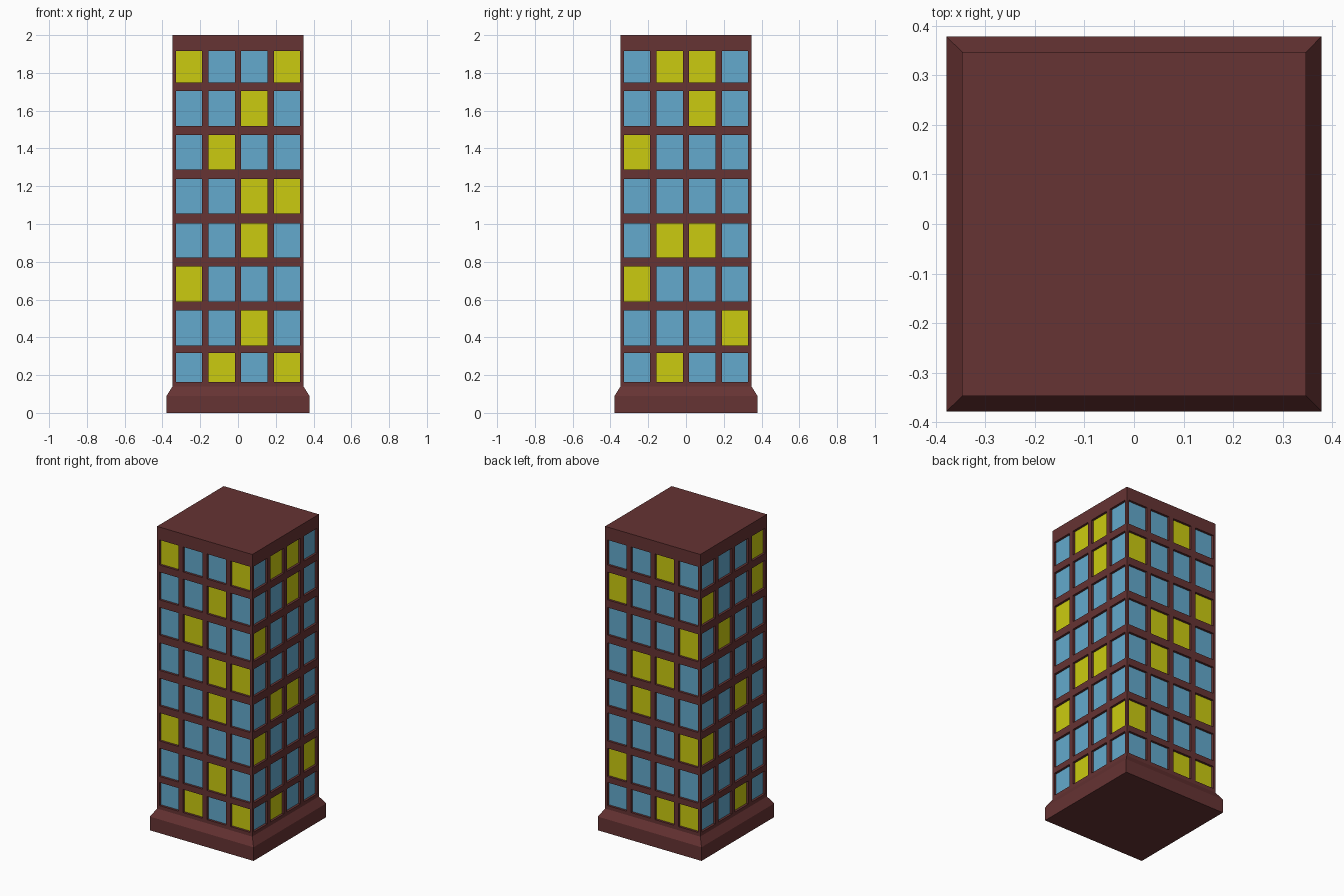
import bpy, bmesh
from mathutils import Vector

if "Cube" in bpy.data.objects:
    bpy.data.objects.remove(bpy.data.objects["Cube"])

HALF_WINDOW = 0.07
RECESS = 0.015
COLUMNS = [-0.2595, -0.0865, 0.0865, 0.2595]
# window rows from top to bottom: (sill, head)
ROWS = [(1.75, 1.915), (1.52, 1.703), (1.288, 1.47), (1.055, 1.237),
        (0.822, 1.003), (0.59, 0.775), (0.356, 0.542), (0.164, 0.316)]

# lit windows (Y) per side, seen from outside, top row first
LIT = {
    (0, -1): "Y..Y ..Y. .Y.. ..YY ..Y. Y... ..Y. .Y.Y",   # front
    (1, 0): ".YY. ..Y. Y... .... .YY. Y... ...Y .Y..",    # right
    (0, 1): "..Y. Y... ...Y .YY. .Y.. ...Y Y... ..YY",    # back
    (-1, 0): "...Y Y..Y .Y.. .... ..Y. Y... .... ..Y.",   # left
}


def material(name, rgb):
    m = bpy.data.materials.new(name)
    m.diffuse_color = (*rgb, 1)
    m.use_nodes = True
    m.node_tree.nodes["Principled BSDF"].inputs["Base Color"].default_value = m.diffuse_color
    return m


bm = bmesh.new()

# square profile: plinth, sloped shoulder, shaft
rings = []
for r, z in [(0.378, 0), (0.378, 0.09), (0.347, 0.14), (0.347, 2)]:
    rings.append([bm.verts.new((x * r, y * r, z))
                  for x, y in [(-1, -1), (1, -1), (1, 1), (-1, 1)]])
for a, b in zip(rings, rings[1:]):
    for i in range(4):
        j = (i + 1) % 4
        bm.faces.new((a[i], a[j], b[j], b[i]))
bm.faces.new(rings[0][::-1])
bm.faces.new(rings[-1])
bm.normal_update()


def walls():
    return [f for f in bm.faces
            if abs(f.normal.z) < 0.1 and f.calc_center_median().z > 0.14]


def cut(point, normal, faces):
    geom = set(faces)
    for f in faces:
        geom.update(f.edges)
        geom.update(f.verts)
    bmesh.ops.bisect_plane(bm, geom=list(geom), dist=1e-5,
                           plane_co=point, plane_no=normal)
    bm.normal_update()


# window grid lines on the shaft walls
for z in [z for row in ROWS for z in row]:
    cut((0, 0, z), (0, 0, 1), walls())
for axis in (Vector((1, 0, 0)), Vector((0, 1, 0))):
    for c in COLUMNS:
        for s in (-HALF_WINDOW, HALF_WINDOW):
            cut(axis * (c + s), axis,
                [f for f in walls() if abs(f.normal.dot(axis)) < 0.5])

# pick the window cells and their glass
panes = {}
for f in walls():
    n, c = f.normal, f.calc_center_median()
    u = c.x * -n.y + c.y * n.x
    lit = LIT[(round(n.x), round(n.y))].split()
    for j, (lo, hi) in enumerate(ROWS):
        for i, col in enumerate(COLUMNS):
            if lo < c.z < hi and abs(u - col) < 0.02:
                panes[f] = 2 if lit[j][i] == "Y" else 1

# recess the panes
bmesh.ops.inset_individual(bm, faces=list(panes), thickness=0, depth=-RECESS)
for f in bm.faces:
    f.material_index = panes.get(f, 0)

mesh = bpy.data.meshes.new("tower_block")
bm.to_mesh(mesh)
bm.free()
mesh.materials.append(material("brick", (0.133, 0.033, 0.033)))
mesh.materials.append(material("blue_glass", (0.125, 0.40, 0.61)))
mesh.materials.append(material("lit_glass", (0.60, 0.60, 0.005)))
bpy.context.collection.objects.link(bpy.data.objects.new("tower_block", mesh))
